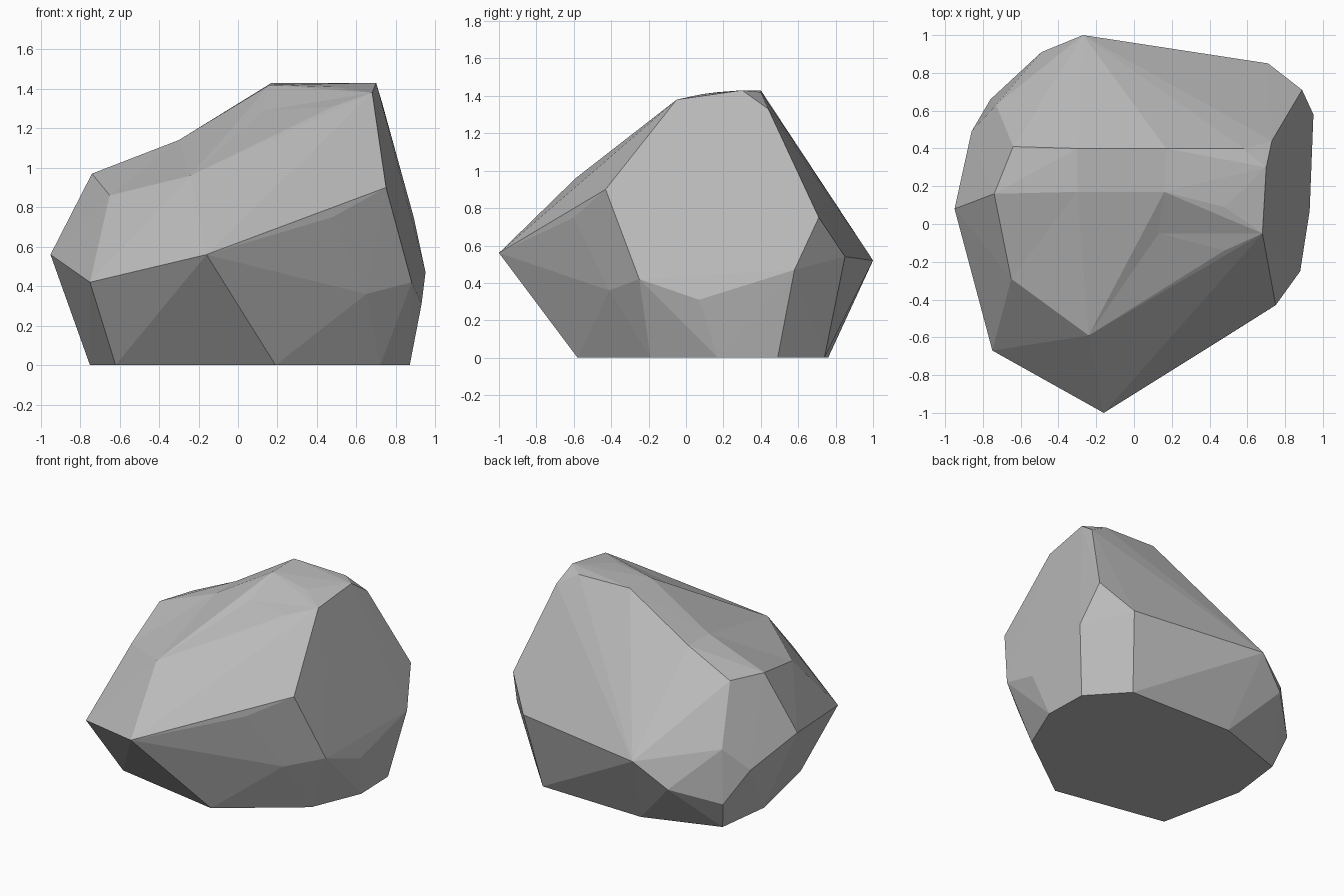
import bpy
import bmesh
from mathutils import Vector

default_cube = bpy.data.objects.get("Cube")
if default_cube:
    bpy.data.objects.remove(default_cube, do_unlink=True)


def flat_material(name, colour):
    material = bpy.data.materials.new(name)
    material.use_nodes = True
    material.diffuse_color = colour
    shader = next(n for n in material.node_tree.nodes if n.type == "BSDF_PRINCIPLED")
    shader.inputs["Base Color"].default_value = colour
    shader.inputs["Roughness"].default_value = .9
    return material


# Footprint where the boulder rests on the ground
footprint = [(-.62, -.43), (.19, -.58), (.72, -.19), (.87, .17), (.86, .49),
             (.63, .74), (-.17, .76), (-.7, .58), (-.75, .18)]

# Widest belt, from the front corner round by the right-hand side of the plan
belt = [(-.16, -1, .56), (.48, -.6, .75), (.65, -.41, .36), (.75, -.43, .9),
        (.88, -.25, .42), (.93, .07, .31), (.95, .58, .47), (.89, .71, .75),
        (.71, .85, .54), (.34, .9, .52), (-.27, 1, .52), (-.49, .91, .34),
        (-.76, .66, .21), (-.73, .63, .59), (-.86, .49, .42),
        (-.95, .08, .56), (-.75, -.67, .42)]

# Shoulders and top ridge
crown = [(-.24, -.59, .96), (.48, -.14, 1.31), (.68, -.05, 1.38), (.7, .3, 1.43),
         (.73, .44, 1.33), (.58, .4, 1.42), (.17, .4, 1.43), (-.64, .41, .98),
         (-.74, .16, .97), (-.65, -.29, .86), (.16, .17, 1.42), (.48, .09, 1.41)]

# Shallow hollows on the slope: each point with its depth below the hull
hollows = [((-.3, .17, 1.14), .07), ((-.3, .4, 1.14), .05), ((.13, -.05, 1.29), .03)]


def build_boulder(name, material):
    bm = bmesh.new()
    for x, y in footprint:
        bm.verts.new((x, y, 0))
    for point in belt + crown:
        bm.verts.new(point)

    # Raise the hollow points so that the hull includes them
    sunken = []
    for point, depth in hollows:
        lift = Vector((0, 0, depth))
        sunken.append((bm.verts.new(Vector(point) + lift), lift))

    # Wrap the points in facets, then press the hollows back in
    bmesh.ops.convex_hull(bm, input=bm.verts[:])
    for vert, lift in sunken:
        vert.co -= lift
    loose = [v for v in bm.verts if not v.link_faces]
    bmesh.ops.delete(bm, geom=loose, context="VERTS")
    bmesh.ops.recalc_face_normals(bm, faces=bm.faces[:])
    for face in bm.faces:
        face.smooth = False

    mesh = bpy.data.meshes.new(name)
    bm.to_mesh(mesh)
    bm.free()
    mesh.materials.append(material)
    boulder = bpy.data.objects.new(name, mesh)
    bpy.context.scene.collection.objects.link(boulder)
    return boulder


build_boulder("boulder", flat_material("stone_grey", (.5, .5, .5, 1)))
